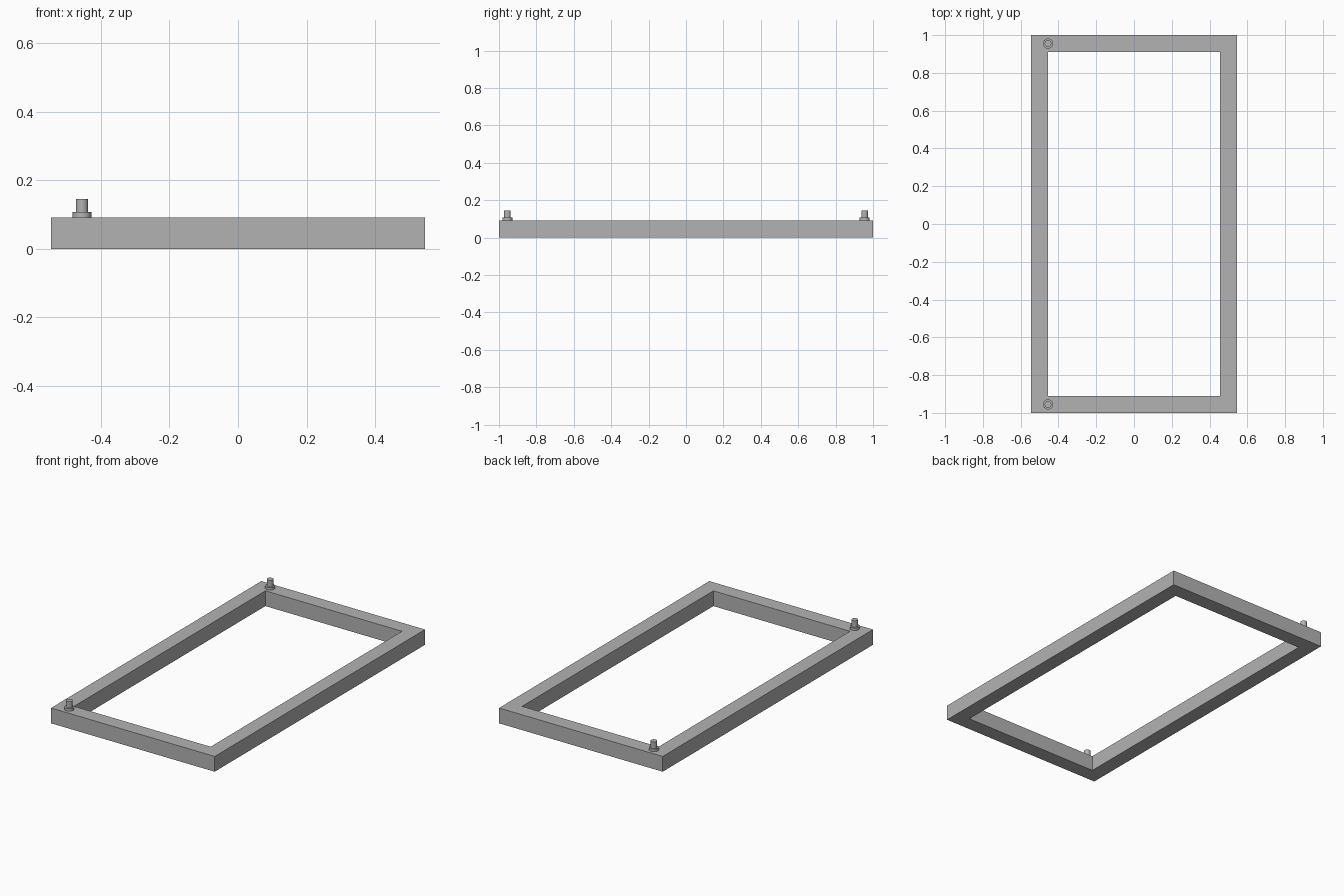
import bpy
import bmesh

default = bpy.data.objects.get("Cube")
if default:
    bpy.data.objects.remove(default, do_unlink=True)

GREY = (0.45, 0.45, 0.45, 1.0)
grey = bpy.data.materials.new("plain grey")
grey.use_nodes = True
grey.diffuse_color = GREY
grey.node_tree.nodes["Principled BSDF"].inputs["Base Color"].default_value = GREY

HALF_X, HALF_Y = 0.545, 1.0
BAR = 0.09
HEIGHT = 0.092


def make_frame():
    """Flat rectangular ring extruded up to the frame height."""
    bm = bmesh.new()
    corners = [(-1, -1), (1, -1), (1, 1), (-1, 1)]
    outer = [bm.verts.new((sx * HALF_X, sy * HALF_Y, 0)) for sx, sy in corners]
    inner = [bm.verts.new((sx * (HALF_X - BAR), sy * (HALF_Y - BAR), 0)) for sx, sy in corners]
    for i in range(4):
        j = (i + 1) % 4
        bm.faces.new((outer[i], outer[j], inner[j], inner[i]))
    ring = bmesh.ops.extrude_face_region(bm, geom=bm.faces[:])
    top = [g for g in ring["geom"] if isinstance(g, bmesh.types.BMVert)]
    bmesh.ops.translate(bm, verts=top, vec=(0, 0, HEIGHT))
    bmesh.ops.recalc_face_normals(bm, faces=bm.faces[:])
    mesh = bpy.data.meshes.new("frame")
    bm.to_mesh(mesh)
    bm.free()
    mesh.materials.append(grey)
    frame = bpy.data.objects.new("frame", mesh)
    bpy.context.collection.objects.link(frame)


def make_cylinder(name, radius, bottom, top, x, y):
    bpy.ops.mesh.primitive_cylinder_add(
        vertices=32, radius=radius, depth=top - bottom,
        location=(x, y, (bottom + top) / 2))
    part = bpy.context.object
    part.name = name
    part.data.materials.append(grey)
    bpy.ops.object.shade_smooth_by_angle()


make_frame()

# Hinge pins with a wider collar at the two right-hand corners
for side, sign in (("front", -1), ("back", 1)):
    x, y = -(HALF_X - BAR), sign * (HALF_Y - BAR / 2)
    make_cylinder(side + "_pin_collar", 0.027, HEIGHT, 0.107, x, y)
    make_cylinder(side + "_pin", 0.018, 0.107, 0.146, x, y)
